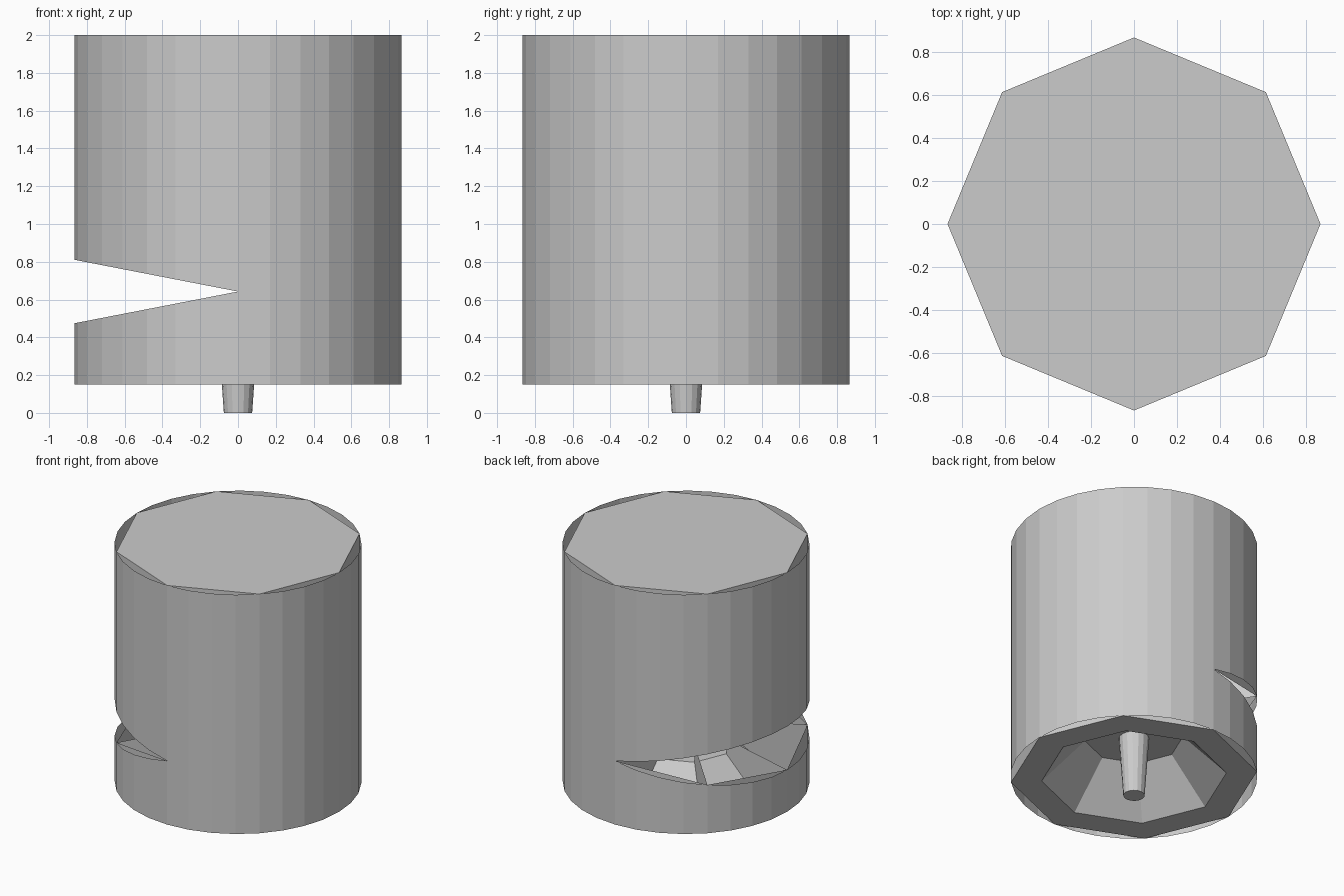
import bpy, bmesh, math
from mathutils import Vector

if "Cube" in bpy.data.objects:
    bpy.data.objects.remove(bpy.data.objects["Cube"])

R, BOTTOM, TOP = 0.865, 0.15, 2.0
NOTCH_Z, NOTCH_SLOPE = 0.6425, 0.194


def ring(bm, sides, radius, z):
    return [bm.verts.new((radius * math.cos(math.tau * i / sides),
                          radius * math.sin(math.tau * i / sides), z))
            for i in range(sides)]


def bridge(bm, low, high):
    n = len(low)
    for i in range(n):
        j = (i + 1) % n
        bm.faces.new((low[i], low[j], high[j], high[i]))


def cut_notch(bm):
    # split along both slopes of the wedge, then drop what lies inside it
    for s in (1, -1):
        bmesh.ops.bisect_plane(
            bm, geom=bm.verts[:] + bm.edges[:] + bm.faces[:], dist=1e-5,
            plane_co=Vector((0, 0, NOTCH_Z)),
            plane_no=Vector((s * NOTCH_SLOPE, 0, 1)))
    gone = []
    for f in bm.faces:
        c = f.calc_center_median()
        if c.x < -1e-3 and abs(c.z - NOTCH_Z) < -c.x * NOTCH_SLOPE - 1e-4:
            gone.append(f)
    bmesh.ops.delete(bm, geom=gone, context='FACES')


def finish(bm, name):
    mesh = bpy.data.meshes.new(name)
    bm.to_mesh(mesh)
    bm.free()
    obj = bpy.data.objects.new(name, mesh)
    bpy.context.collection.objects.link(obj)
    return obj


# thin round outer sleeve, open at both ends
bm = bmesh.new()
bridge(bm, ring(bm, 32, R, BOTTOM), ring(bm, 32, R, TOP))
cut_notch(bm)
finish(bm, "outer_sleeve")

# octagonal core with a tapered recess underneath
bm = bmesh.new()
profile = [(0.345, 0.46), (0.65, BOTTOM), (R, BOTTOM), (R, TOP)]
rings = [ring(bm, 8, r, z) for r, z in profile]
for low, high in zip(rings, rings[1:]):
    bridge(bm, low, high)
bm.faces.new(rings[0][::-1])
bm.faces.new(rings[-1])
cut_notch(bm)
finish(bm, "octagonal_core")

# radial partitions inside the core, one on each corner
bm = bmesh.new()
section = [(0.345, 0.46), (0.65, BOTTOM), (R, BOTTOM), (R, TOP - 0.01), (0.345, TOP - 0.01)]
for i in range(8):
    a = math.tau * i / 8
    bm.faces.new([bm.verts.new((r * math.cos(a), r * math.sin(a), z))
                  for r, z in section])
cut_notch(bm)
finish(bm, "core_partitions")

# tapered pin hanging from the recess
bm = bmesh.new()
low, high = ring(bm, 16, 0.075, 0), ring(bm, 16, 0.107, 0.46)
bridge(bm, low, high)
bm.faces.new(low[::-1])
bm.faces.new(high)
finish(bm, "centre_pin")
